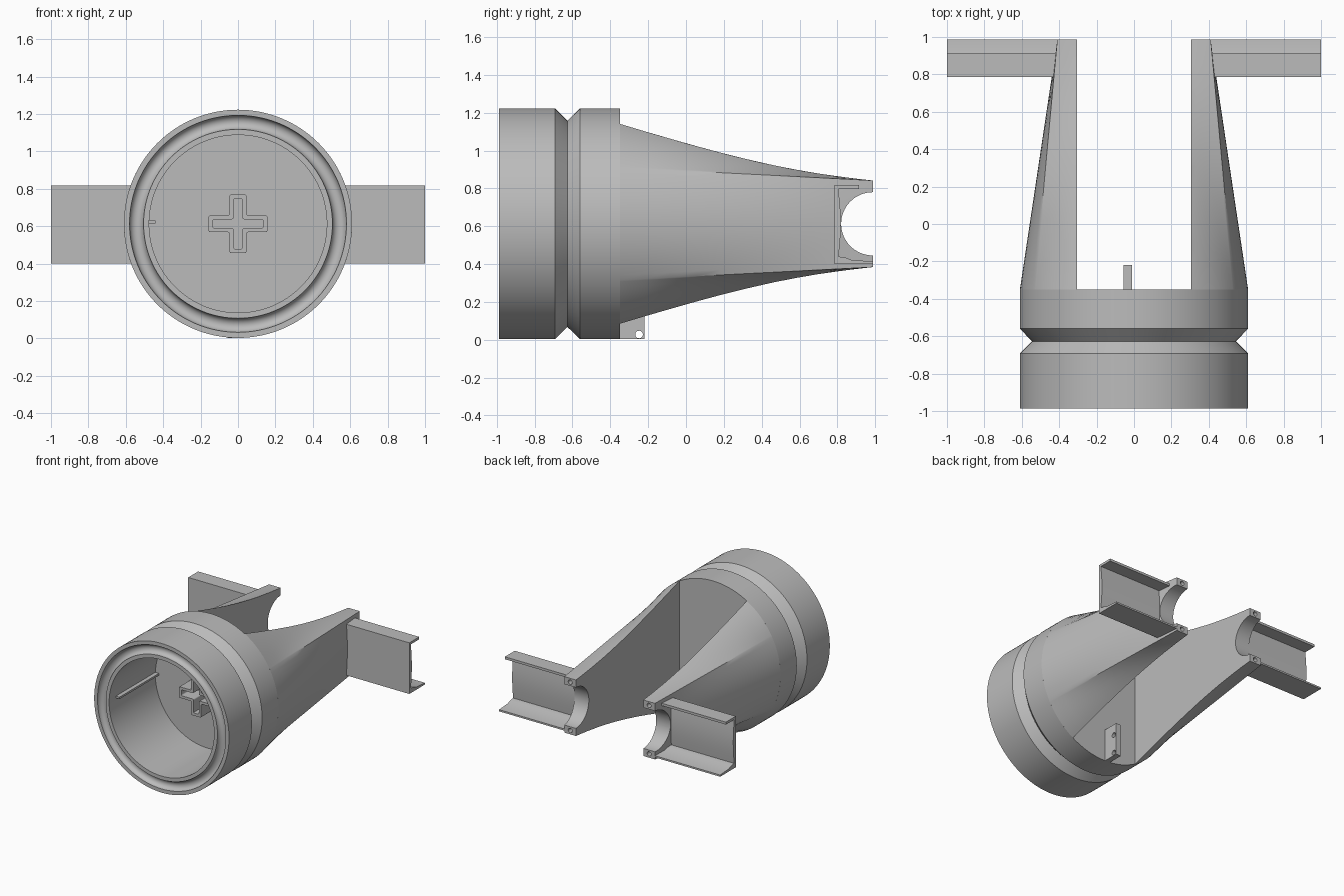
import bpy, bmesh
from math import sin, cos, pi, radians, atan2
from mathutils import Matrix, Vector

if "Cube" in bpy.data.objects:
    bpy.data.objects.remove(bpy.data.objects["Cube"])

CZ = 0.613            # height of the main axis
R = 0.61              # cup radius
BACK, TIP = -0.35, 0.987
INNER = 0.305         # inside face of the arms

grey = bpy.data.materials.new("light grey")
grey.use_nodes = True
grey.diffuse_color = (0.5, 0.5, 0.5, 1)
grey.node_tree.nodes["Principled BSDF"].inputs["Base Color"].default_value = (0.5, 0.5, 0.5, 1)


def finish(bm, name):
    bmesh.ops.recalc_face_normals(bm, faces=bm.faces)
    mesh = bpy.data.meshes.new(name)
    bm.to_mesh(mesh)
    bm.free()
    mesh.materials.append(grey)
    ob = bpy.data.objects.new(name, mesh)
    bpy.context.collection.objects.link(ob)
    return ob


def activate(ob):
    bpy.ops.object.select_all(action="DESELECT")
    ob.select_set(True)
    bpy.context.view_layer.objects.active = ob


def smooth(ob):
    activate(ob)
    bpy.ops.object.shade_smooth_by_angle(angle=radians(30))


def box(name, lo, hi):
    lo, hi = Vector(lo), Vector(hi)
    bm = bmesh.new()
    bmesh.ops.create_cube(bm, size=1, matrix=Matrix.Translation((lo + hi) / 2)
                          @ Matrix.Diagonal((*(hi - lo), 1)))
    return finish(bm, name)


def cylinder(name, centre, radius, depth, axis, segments=32):
    bm = bmesh.new()
    turn = Matrix.Rotation(pi / 2, 4, "Y" if axis == "X" else "X")
    bmesh.ops.create_cone(bm, cap_ends=True, segments=segments, radius1=radius, radius2=radius,
                          depth=depth, matrix=Matrix.Translation(centre) @ turn)
    return finish(bm, name)


def cut(ob, cutters):
    for c in cutters:
        mod = ob.modifiers.new("cut", "BOOLEAN")
        mod.operation, mod.solver, mod.object = "DIFFERENCE", "EXACT", c
        activate(ob)
        bpy.ops.object.modifier_apply(modifier=mod.name)
        bpy.data.objects.remove(c)


# Cup: turned profile with an outer V groove, a round front groove and a deep bore
front = -TIP
groove = [(0.5425 + 0.0375 * cos(a), front + 0.0375 * sin(a))
          for a in [pi * i / 12 for i in range(13)]]
profile = [(0, BACK), (R, BACK), (R, -0.56), (0.545, -0.627), (R, -0.692), (R, front)]
profile += groove + [(0.475, front), (0.475, -0.39), (0, -0.39)]
bm = bmesh.new()
vs = [bm.verts.new((r, y, CZ)) for r, y in profile]
es = [bm.edges.new(pair) for pair in zip(vs, vs[1:])]
bmesh.ops.spin(bm, geom=vs + es, cent=(0, 0, CZ), axis=(0, 1, 0), angle=2 * pi, steps=128)
bmesh.ops.remove_doubles(bm, verts=bm.verts, dist=0.0005)
smooth(finish(bm, "cup"))


# Arms: loft from the round cup to a rectangle, with the middle cut away
HW, HH = 0.41, 0.229
corner = atan2(HH, HW)
angles = sorted([2 * pi * i / 96 for i in range(96)]
                + [corner, pi - corner, pi + corner, 2 * pi - corner])


def ring(bm, t):
    loop = []
    for a in angles:
        c, s = cos(a), sin(a)
        k = 1 / max(abs(c) / HW, abs(s) / HH)
        r = R * (1 - t) + k * t
        loop.append(bm.verts.new((r * c, BACK + (TIP - BACK) * t, CZ + r * s)))
    return loop


bm = bmesh.new()
steps = 10
rings = [ring(bm, i / steps) for i in range(steps + 1)]
for a, b in zip(rings, rings[1:]):
    for i in range(len(a)):
        j = (i + 1) % len(a)
        bm.faces.new((a[i], a[j], b[j], b[i]))
bm.faces.new(rings[0])
bm.faces.new(rings[-1])
arms = finish(bm, "arms")
cutters = [box("gap_cutter", (-INNER, -0.5, -0.5), (INNER, 1.5, 1.7)),
           cylinder("bearing_cutter", (0, TIP, CZ), 0.167, 2, "X", 64)]
for x in (-0.357, 0.357):
    for z in (-0.198, 0.198):
        cutters.append(cylinder("screw_cutter", (x, TIP, CZ + z), 0.018, 0.16, "Y", 20))
cut(arms, cutters)
smooth(arms)

# Side channels: C section with a short top flange and a long bottom flange
section = [(0.785, 0.40), (0.785, 0.818), (0.913, 0.818), (0.913, 0.798), (0.806, 0.798)]
section += [(0.806 + 0.012 * sin(pi * i / 10), 0.79 - 0.35 * i / 10) for i in range(11)]
section += [(0.845, 0.434), (0.875, 0.422), (TIP, 0.414), (TIP, 0.40)]
for side, x0, x1 in (("left", 0.4, 1), ("right", -0.4, -1)):
    bm = bmesh.new()
    ends = [[bm.verts.new((x, y, z)) for y, z in section] for x in (x0, x1)]
    for i in range(len(section)):
        j = (i + 1) % len(section)
        bm.faces.new((ends[0][i], ends[0][j], ends[1][j], ends[1][i]))
    for e in ends:
        bm.faces.new(e)
    smooth(finish(bm, side + "_channel"))


# Cross-shaped socket wall standing on the floor of the bore
def cross(bm, length, width, y):
    loop = []
    for q in range(4):
        c, s = cos(q * pi / 2), sin(q * pi / 2)
        for u, v in ((width, width), (width, length), (-width, length)):
            loop.append(bm.verts.new((u * c - v * s, y, CZ + u * s + v * c)))
    return loop


bm = bmesh.new()
loops = [cross(bm, l, w, y) for l, w, y in ((0.157, 0.045, -0.385), (0.157, 0.045, -0.54),
                                            (0.135, 0.024, -0.54), (0.135, 0.024, -0.385))]
for a, b in zip(loops, loops[1:] + loops[:1]):
    for i in range(12):
        j = (i + 1) % 12
        bm.faces.new((a[i], a[j], b[j], b[i]))
long_edges = [e for e in bm.edges if abs(e.verts[0].co.y - e.verts[1].co.y) > 0.1]
bmesh.ops.bevel(bm, geom=long_edges, offset=0.009, segments=3, affect="EDGES", profile=0.5)
smooth(finish(bm, "cross_socket"))

# Thin key rib on the bore wall
box("key_rib", (-0.476, -0.9, 0.616), (-0.442, -0.385, 0.632))

# Drilled tab under the back of the cup
tab = box("mounting_tab", (-0.055, BACK - 0.01, 0.003), (-0.01, -0.22, 0.27))
cut(tab, [cylinder("hole_cutter", (0, -0.248, z), 0.02, 0.4, "X", 24) for z in (0.028, 0.18)])
smooth(tab)
